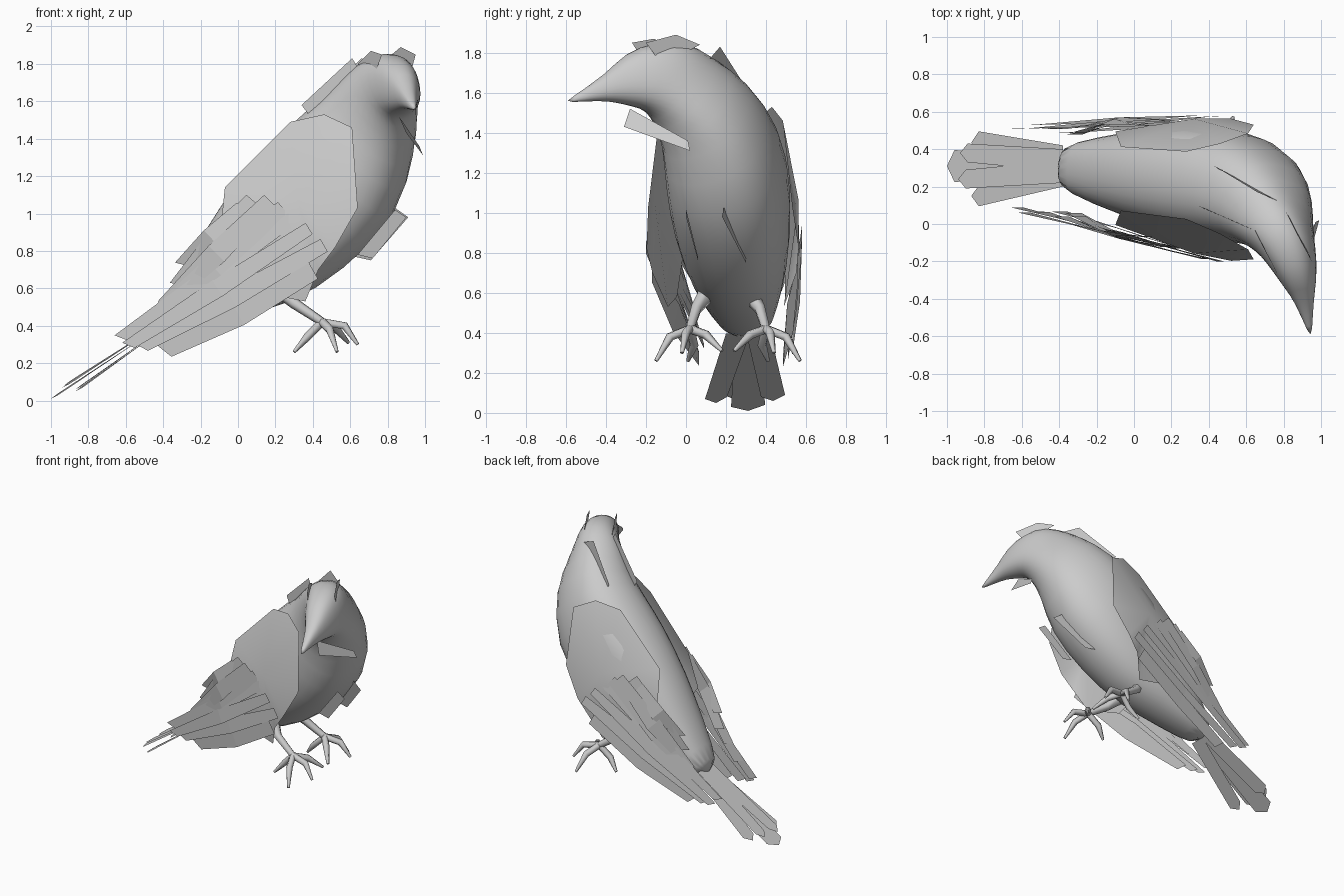
import bpy
import bmesh
from math import cos, sin, pi, copysign
from mathutils import Vector

default_cube = bpy.data.objects.get("Cube")
if default_cube:
    bpy.data.objects.remove(default_cube, do_unlink=True)

# One plain grey for the whole bird
grey = bpy.data.materials.new("plain_grey")
grey.use_nodes = True
colour = (0.6, 0.6, 0.6, 1)
grey.diffuse_color = colour
grey.node_tree.nodes["Principled BSDF"].inputs["Base Color"].default_value = colour


def finish(bm, name, smooth=False):
    """Turn a bmesh into a named, coloured object."""
    mesh = bpy.data.meshes.new(name)
    bm.to_mesh(mesh)
    bm.free()
    mesh.materials.append(grey)
    for polygon in mesh.polygons:
        polygon.use_smooth = smooth
    obj = bpy.data.objects.new(name, mesh)
    bpy.context.collection.objects.link(obj)
    return obj


def add_plate(bm, corners):
    bm.faces.new([bm.verts.new(corner) for corner in corners])


def fuller(value):
    """Push a sine or cosine outwards for a slightly squarer ring."""
    return copysign(abs(value) ** .85, value)


# Body, neck, head and beak: one loft; each station has a back point,
# a belly point and a half width
stations = [
    ((-.45, .31, .45), (-.38, .31, .35), .11),
    ((-.28, .29, .73), (-.10, .28, .42), .185),
    ((-.10, .27, 1.06), (.28, .25, .50), .26),
    ((.15, .25, 1.36), (.57, .21, .69), .31),
    ((.32, .235, 1.52), (.86, .15, .97), .31),
    ((.49, .17, 1.66), (.92, .04, 1.31), .25),
    ((.62, .07, 1.78), (.90, -.09, 1.43), .19),
    ((.74, -.01, 1.86), (.88, -.18, 1.51), .155),
    ((.82, -.15, 1.86), (.89, -.27, 1.53), .125),
    ((.87, -.31, 1.80), (.91, -.35, 1.55), .085),
    ((.90, -.39, 1.70), (.92, -.43, 1.56), .05),
    ((.945, -.59, 1.565), (.945, -.605, 1.55), .008),
]
SIDES = 16
tops = [Vector(s[0]) for s in stations]
bottoms = [Vector(s[1]) for s in stations]
centres = [(a + b) / 2 for a, b in zip(tops, bottoms)]
bm = bmesh.new()
rings = []
for i, centre in enumerate(centres):
    tangent = centres[min(i + 1, len(centres) - 1)] - centres[max(i - 1, 0)]
    up = (tops[i] - bottoms[i]) / 2
    side = tangent.cross(up).normalized() * stations[i][2]
    angles = [2 * pi * k / SIDES for k in range(SIDES)]
    rings.append([bm.verts.new(centre + side * fuller(cos(a)) + up * fuller(sin(a)))
                  for a in angles])
for lower, upper in zip(rings, rings[1:]):
    for k in range(SIDES):
        n = (k + 1) % SIDES
        bm.faces.new((lower[k], lower[n], upper[n], upper[k]))
bm.faces.new(rings[0])
bm.faces.new(rings[-1])
bmesh.ops.recalc_face_normals(bm, faces=bm.faces)
body = finish(bm, "body", smooth=True)
rounding = body.modifiers.new("rounding", "SUBSURF")
rounding.levels = rounding.render_levels = 1


def flank(x, offset, z, side):
    """Point at a distance from the bird's slanted middle plane."""
    return Vector((x, .235 - .1 * x + side * offset, z))


# Covert outline as (x, distance from middle, z)
covert = [
    (.28, .18, 1.49), (.46, .24, 1.53), (.61, .31, 1.46), (.64, .36, 1.03),
    (.52, .38, .82), (.43, .36, .70), (.36, .29, .53), (.10, .27, .58),
    (-.10, .25, .85), (-.07, .17, 1.14),
]
# Flight feathers as root x, root z, tip x, tip z, width
feathers = [
    (.40, .70, -.41, .25, .16), (.46, .83, -.53, .27, .11),
    (.38, .92, -.60, .28, .10), (.30, .98, -.64, .32, .10),
    (.24, 1.03, -.50, .40, .12), (.17, 1.07, -.40, .50, .12),
    (.08, 1.07, -.33, .60, .13), (.02, 1.03, -.31, .71, .11),
]
for side, label in ((-1, "right"), (1, "left")):
    # Shoulder covert, domed around its middle
    bm = bmesh.new()
    rim = [bm.verts.new(flank(*point, side)) for point in covert]
    hub = bm.verts.new(flank(.32, .36, 1.06, side))
    for k, vert in enumerate(rim):
        bm.faces.new((hub, vert, rim[(k + 1) % len(rim)]))
    bmesh.ops.recalc_face_normals(bm, faces=bm.faces)
    finish(bm, label + "_wing_covert", smooth=True)

    # Overlapping flight feathers
    bm = bmesh.new()
    for k, (x, z, tip_x, tip_z, width) in enumerate(feathers):
        run = Vector((tip_x - x, 0, tip_z - z)).normalized()
        across = Vector((-run.z, 0, run.x)) * width / 2
        layer = .012 * (k % 3)
        root = flank(x, .28 + .21 * max(x, 0) + layer, z, side)
        middle = flank((x + tip_x) / 2, .285 + layer, (z + tip_z) / 2, side)
        tip = flank(tip_x, .21 + layer, tip_z, side)
        twist = Vector((0, side * .015, 0))
        add_plate(bm, (root - across * .7, middle - across - twist,
                       middle + across + twist, root + across * .7))
        add_plate(bm, (middle - across - twist, tip - across * .7,
                       tip + across * .5 - run * .04, middle + across + twist))
    finish(bm, label + "_flight_feathers")

# Tail fan: root y, tip y, tip x, tip half width, lift
bm = bmesh.new()
tail = [(.31, .31, -.99, .085, 0), (.36, .435, -.86, .06, -.035),
        (.26, .15, -.86, .055, -.045), (.28, .24, -.93, .05, .02),
        (.34, .38, -.92, .05, .025)]
for root_y, tip_y, tip_x, half, lift in tail:
    tip_z = .02 + (tip_x + .99) * .65 + lift
    add_plate(bm, [(-.38, root_y - .06, .42 + lift / 2), (-.38, root_y + .06, .42 + lift / 2),
                   (tip_x + .03, tip_y + half, tip_z + .02),
                   (tip_x - .01, tip_y, tip_z - .01),
                   (tip_x + .03, tip_y - half, tip_z + .01)])
finish(bm, "tail_feathers")

# Loose feather plates standing off the nape, crown, throat and belly
bm = bmesh.new()
loose = [
    [(.43, .31, 1.61), (.66, .17, 1.83), (.80, .11, 1.76), (.50, .26, 1.53)],
    [(.34, .10, 1.58), (.61, -.02, 1.83), (.66, -.04, 1.75), (.40, .07, 1.50)],
    [(.64, -.02, 1.80), (.71, -.16, 1.87), (.77, -.27, 1.85), (.73, -.20, 1.74)],
    [(.81, .07, 1.84), (.87, -.05, 1.89), (.95, -.20, 1.85), (.92, -.12, 1.74)],
    [(.86, -.28, 1.52), (.97, .01, 1.36), (.99, .02, 1.31), (.90, -.31, 1.43)],
    [(.62, .30, .77), (.84, .19, 1.03), (.91, .18, .98), (.71, .30, .75)],
    [(.64, .06, .78), (.84, .00, 1.02), (.90, .00, .98), (.72, .06, .76)],
]
for corners in loose:
    add_plate(bm, corners)
finish(bm, "loose_feathers")

# Legs and toes: tapered tubes, paths for the right side
limbs = {
    "leg": [(.20, .12, .62, 2.2), (.30, .05, .52, 1.3), (.45, .02, .42, 1)],
    "back_toe": [(.45, .02, .42, 1), (.37, .04, .34, 1), (.30, .01, .26, .4)],
    "middle_toe": [(.45, .02, .42, 1), (.57, .0, .40, 1), (.64, -.02, .30, .4)],
    "outer_toe": [(.45, .02, .42, 1), (.49, -.08, .38, 1), (.53, -.15, .26, .4)],
    "inner_toe": [(.45, .02, .42, 1), (.52, .10, .39, 1), (.59, .18, .31, .4)],
}
for label, mirrored in (("right", False), ("left", True)):
    for part, path in limbs.items():
        curve = bpy.data.curves.new(label + "_" + part, "CURVE")
        curve.dimensions = "3D"
        curve.bevel_depth = .023
        curve.bevel_resolution = 1
        curve.use_fill_caps = True
        spline = curve.splines.new("POLY")
        spline.points.add(len(path) - 1)
        for point, (x, y, z, radius) in zip(spline.points, path):
            point.co = (x, .42 - y if mirrored else y, z, 1)
            point.radius = radius
        curve.materials.append(grey)
        limb = bpy.data.objects.new(label + "_" + part, curve)
        bpy.context.collection.objects.link(limb)
